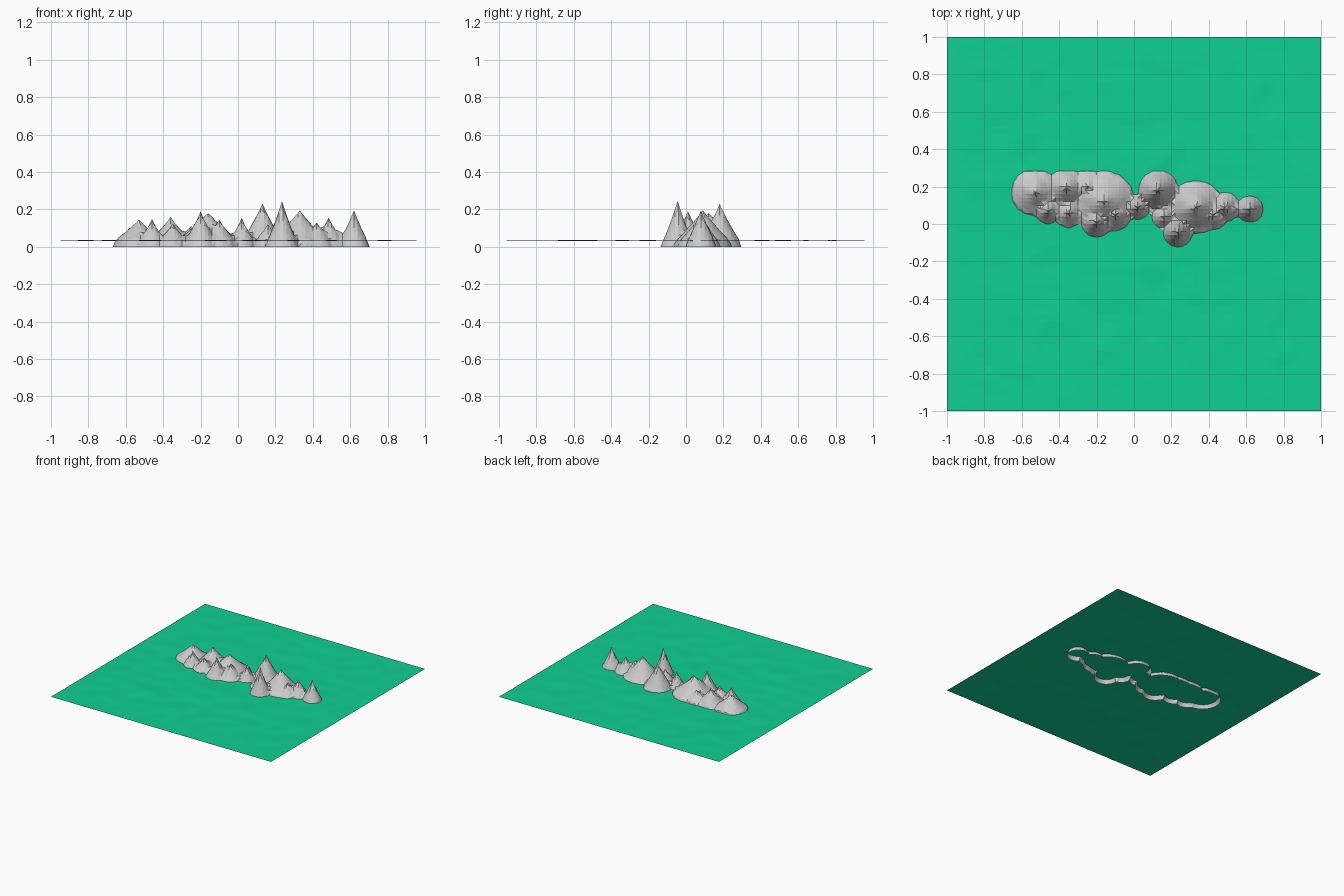
import bpy, bmesh, math, random
from mathutils import noise, Vector

if "Cube" in bpy.data.objects:
    bpy.data.objects.remove(bpy.data.objects["Cube"])

random.seed(4)

# Peaks: x, y, height, footprint radius, foot height (steep rim at the foot)
PEAKS = [
    (-0.53, 0.17, 0.145, 0.125, 0.04), (-0.46, 0.07, 0.148, 0.07, 0.035),
    (-0.36, 0.19, 0.16, 0.105, 0.04), (-0.35, 0.06, 0.125, 0.08, 0.035),
    (-0.20, 0.01, 0.19, 0.085, 0.03), (-0.16, 0.12, 0.18, 0.16, 0.045),
    (-0.25, 0.20, 0.11, 0.09, 0.04), (-0.10, 0.05, 0.145, 0.09, 0.03),
    (0.02, 0.09, 0.155, 0.07, 0.03), (0.13, 0.18, 0.23, 0.105, 0.04),
    (0.235, -0.045, 0.245, 0.085, 0.02), (0.33, 0.09, 0.195, 0.145, 0.035),
    (0.16, 0.04, 0.12, 0.07, 0.03), (0.42, 0.05, 0.13, 0.085, 0.035),
    (0.485, 0.09, 0.155, 0.085, 0.03), (0.62, 0.08, 0.195, 0.068, 0.045),
    (0.55, 0.08, 0.08, 0.05, 0.03),
]


def peak_height(x, y, peak):
    px, py, h, radius, foot = peak
    r = math.hypot(x - px, y - py)
    if r < radius:
        return foot + (h - foot) * (1 - r / radius) ** 1.15
    return foot - (r - radius) * 3


def grid_mesh(x0, x1, y0, y1, nx, ny, height):
    bm = bmesh.new()
    rows = []
    for j in range(ny + 1):
        y = y0 + (y1 - y0) * j / ny
        row = []
        for i in range(nx + 1):
            x = x0 + (x1 - x0) * i / nx
            row.append(bm.verts.new((x, y, height(x, y))))
        rows.append(row)
    for a, b in zip(rows, rows[1:]):
        for i in range(nx):
            bm.faces.new((a[i], a[i + 1], b[i + 1], b[i]))
    return bm


def finish(bm, name):
    mesh = bpy.data.meshes.new(name)
    bm.to_mesh(mesh)
    bm.free()
    obj = bpy.data.objects.new(name, mesh)
    bpy.context.collection.objects.link(obj)
    return obj


# Gently rolling grass sheet
def grass_height(x, y):
    edge = min(1, 6 * (1 - max(abs(x), abs(y))))
    return 0.033 + 0.004 * edge * noise.noise(Vector((x * 7, y * 7, 3)))


grass = finish(grid_mesh(-1, 1, -1, 1, 50, 50, grass_height), "grass")
mat = bpy.data.materials.new("grass_green")
mat.diffuse_color = (0.005, 0.63, 0.29, 1)
mat.use_nodes = True
mat.node_tree.nodes["Principled BSDF"].inputs["Base Color"].default_value = mat.diffuse_color
grass.data.materials.append(mat)


# Faceted mountain ridge, trimmed at z = 0 and open underneath
def ridge_height(x, y):
    h = max(peak_height(x, y, p) for p in PEAKS)
    h = min(h, (0.285 - y) * 3 + 0.03)
    return h + 0.006 * noise.noise(Vector((x * 22, y * 22, 8))) * (h > 0.05)


bm = grid_mesh(-0.72, 0.74, -0.2, 0.36, 73, 28, ridge_height)
# Snap the nearest grid point onto every summit so the tips stay sharp
for px, py, h, radius, foot in PEAKS:
    v = min(bm.verts, key=lambda w: (w.co.x - px) ** 2 + (w.co.y - py) ** 2)
    if h >= v.co.z - 0.01:
        v.co = (px, py, h)
bmesh.ops.triangulate(bm, faces=bm.faces[:])
bmesh.ops.bisect_plane(bm, geom=bm.verts[:] + bm.edges[:] + bm.faces[:],
                       plane_co=(0, 0, 0), plane_no=(0, 0, 1), clear_inner=True)
finish(bm, "mountain_ridge")
